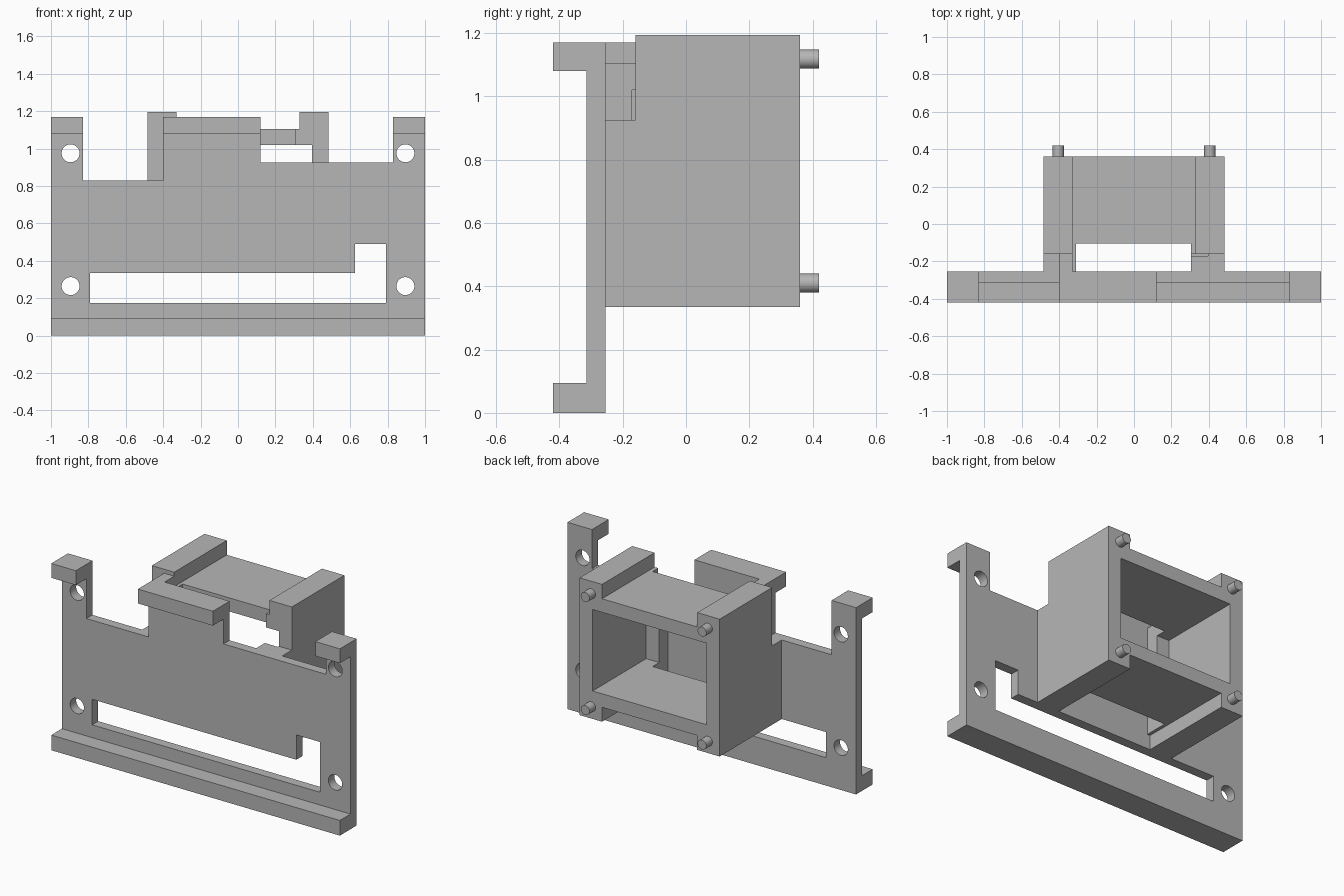
import bpy
import bmesh
from mathutils import Matrix

cube = bpy.data.objects.get("Cube")
if cube:
    bpy.data.objects.remove(cube, do_unlink=True)

grey = bpy.data.materials.new("light_grey")
grey.use_nodes = True
grey.diffuse_color = (0.47, 0.47, 0.47, 1)
grey.node_tree.nodes["Principled BSDF"].inputs["Base Color"].default_value = grey.diffuse_color


def finish(name, bm):
    bmesh.ops.recalc_face_normals(bm, faces=bm.faces)
    mesh = bpy.data.meshes.new(name)
    bm.to_mesh(mesh)
    bm.free()
    mesh.materials.append(grey)
    obj = bpy.data.objects.new(name, mesh)
    bpy.context.collection.objects.link(obj)
    return obj


def prism(name, outline, y0, y1):
    """Extrude an x-z outline from y0 to y1."""
    bm = bmesh.new()
    face = bm.faces.new([bm.verts.new((x, y0, z)) for x, z in outline])
    new = bmesh.ops.extrude_face_region(bm, geom=[face])["geom"]
    verts = [v for v in new if isinstance(v, bmesh.types.BMVert)]
    bmesh.ops.translate(bm, verts=verts, vec=(0, y1 - y0, 0))
    return finish(name, bm)


def block(name, x0, x1, y0, y1, z0, z1):
    return prism(name, [(x0, z0), (x1, z0), (x1, z1), (x0, z1)], y0, y1)


def rod(name, x, z, radius, y0, y1):
    bm = bmesh.new()
    place = Matrix.Translation((x, (y0 + y1) / 2, z)) @ Matrix.Rotation(1.5707963, 4, "X")
    bmesh.ops.create_cone(bm, cap_ends=True, segments=32, radius1=radius,
                          radius2=radius, depth=y1 - y0, matrix=place)
    return finish(name, bm)


def combine(target, tool, operation="DIFFERENCE"):
    """Apply a boolean and discard the tool."""
    mod = target.modifiers.new("combine", "BOOLEAN")
    mod.operation = operation
    mod.solver = "EXACT"
    mod.object = tool
    bpy.context.view_layer.objects.active = target
    bpy.ops.object.modifier_apply(modifier=mod.name)
    bpy.data.objects.remove(tool, do_unlink=True)


# Mounting plate: full depth outline, recessed in front to leave the lips
plate = prism("mounting_bracket", [
    (-1, 0), (1, 0), (1, 1.17), (0.83, 1.17), (0.83, 0.925), (0.12, 0.925),
    (0.12, 1.17), (-0.4, 1.17), (-0.4, 0.83), (-0.83, 0.83), (-0.83, 1.17),
    (-1, 1.17)], -0.42, -0.255)
combine(plate, block("front_recess", -1.2, 1.2, -0.6, -0.315, 0.095, 1.08))

# Stepped slot and screw holes
combine(plate, prism("slot", [
    (-0.79, 0.175), (0.79, 0.175), (0.79, 0.49), (0.625, 0.49),
    (0.625, 0.335), (-0.79, 0.335)], -0.6, 0))
for x in (-0.895, 0.895):
    for z in (0.265, 0.975):
        combine(plate, rod("screw_hole", x, z, 0.048, -0.6, 0))

# Housing: H-shaped section with raised side rails above and below
housing = prism("housing", [
    (-0.485, 0.335), (-0.33, 0.335), (-0.33, 0.425), (0.33, 0.425),
    (0.33, 0.335), (0.485, 0.335), (0.485, 1.195), (0.33, 1.195),
    (0.33, 1.105), (-0.33, 1.105), (-0.33, 1.195), (-0.485, 1.195)], -0.285, 0.36)

# Cavity, vertical opening behind the plate, and the corner notches
for name, *limits in (
        ("cavity", -0.395, 0.395, -0.17, 0.6, 0.51, 1.02),
        ("front_opening", -0.31, 0.305, -0.5, -0.105, 0.1, 1.4),
        ("left_notch", 0.12, 0.7, -0.5, -0.16, 0.925, 1.4),
        ("right_notch", -0.7, -0.4, -0.5, -0.16, 0.83, 1.4),
        ("rail_trim", -0.7, 0.7, -0.5, -0.16, 1.17, 1.4)):
    combine(housing, block(name, *limits))

combine(plate, housing, "UNION")

# Locating pegs on the back corners
parts = [plate]
for side, x in (("right", -0.405), ("left", 0.405)):
    for level, z in (("lower", 0.41), ("upper", 1.118)):
        parts.append(rod(f"{level}_{side}_peg", x, z, 0.03, 0.35, 0.42))

bpy.ops.object.select_all(action="DESELECT")
for part in parts:
    part.select_set(True)
bpy.context.view_layer.objects.active = plate
bpy.ops.object.shade_smooth_by_angle()
